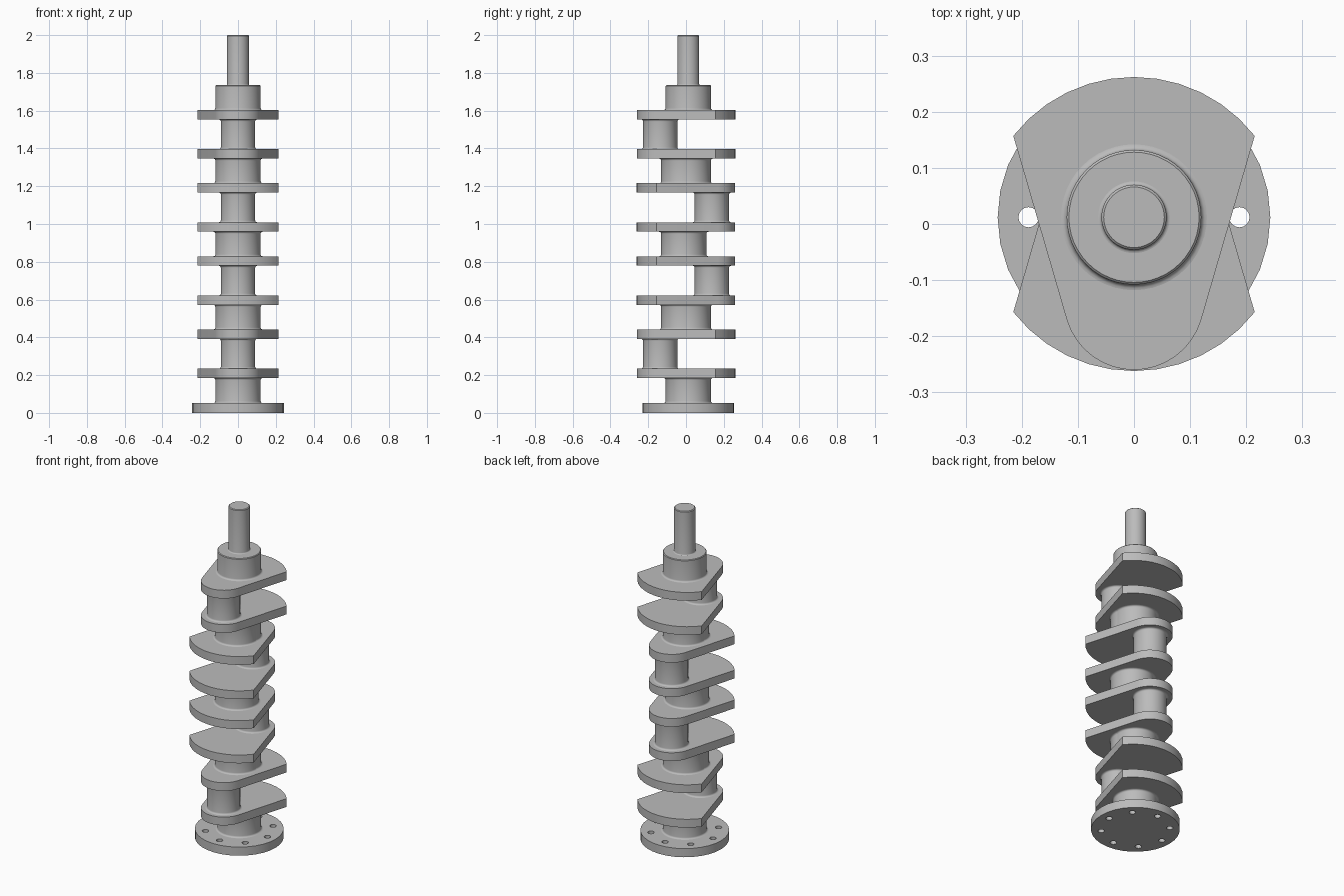
import bpy, bmesh, math

cube = bpy.data.objects.get("Cube")
if cube:
    bpy.data.objects.remove(cube, do_unlink=True)

steel = bpy.data.materials.new("steel grey")
steel.use_nodes = True
steel.diffuse_color = (0.5, 0.5, 0.5, 1)
steel.node_tree.nodes["Principled BSDF"].inputs["Base Color"].default_value = (0.5, 0.5, 0.5, 1)

AXIS = 0.012      # offset of the journals
PIN = 0.137       # offset of the crank pins
WEB = 0.05        # web thickness
PITCH = [0.184, 0.392, 0.572, 0.779, 0.959, 1.166, 1.346, 1.553]   # web undersides
SIDE = [1, 1, -1, -1, -1, -1, 1, 1]                              # counterweight direction


def finish(name, bm):
    bmesh.ops.recalc_face_normals(bm, faces=bm.faces)
    mesh = bpy.data.meshes.new(name)
    bm.to_mesh(mesh)
    bm.free()
    mesh.materials.append(steel)
    ob = bpy.data.objects.new(name, mesh)
    bpy.context.collection.objects.link(ob)
    bpy.ops.object.select_all(action='DESELECT')
    ob.select_set(True)
    bpy.context.view_layer.objects.active = ob
    bpy.ops.object.shade_smooth_by_angle(angle=math.radians(30))
    return ob


def circle(r, cx, cy, n):
    return [(cx + r * math.cos(math.tau * i / n), cy + r * math.sin(math.tau * i / n))
            for i in range(n)]


def arc(r, cy, a0, a1, n):
    return [(r * math.cos(a0 + (a1 - a0) * i / n), cy + r * math.sin(a0 + (a1 - a0) * i / n))
            for i in range(n + 1)]


def plate(name, loops, z, height):
    """Extrude an outline, with any further loops as holes."""
    bm = bmesh.new()
    for loop in loops:
        vs = [bm.verts.new((x, y, z)) for x, y in loop]
        for a, b in zip(vs, vs[1:] + vs[:1]):
            bm.edges.new((a, b))
    if len(loops) == 1:
        bm.faces.new(bm.verts[:])
    else:
        bmesh.ops.triangle_fill(bm, edges=bm.edges[:], use_beauty=True)
    top = bmesh.ops.extrude_face_region(bm, geom=bm.faces[:])["geom"]
    bmesh.ops.translate(bm, vec=(0, 0, height),
                        verts=[g for g in top if isinstance(g, bmesh.types.BMVert)])
    return finish(name, bm)


def shaft(name, r, y, z0, z1, fillet=0.01, top_fillet=True, n=48):
    """Turned cylinder with a concave fillet where it meets its neighbours."""
    steps = [i * math.pi / 8 for i in range(5)]
    low = [(r + fillet * (1 - math.sin(a)), z0 + fillet * (1 - math.cos(a))) for a in steps]
    if top_fillet:
        high = [(q, z0 + z1 - z) for q, z in reversed(low)]
    else:
        high = [(r, z1 - 0.004), (r - 0.004, z1)]
    bm = bmesh.new()
    rings = [[bm.verts.new((px, py, z)) for px, py in circle(q, 0, y, n)]
             for q, z in low + high]
    for a, b in zip(rings, rings[1:]):
        for i in range(n):
            j = (i + 1) % n
            bm.faces.new((a[i], a[j], b[j], b[i]))
    bm.faces.new(rings[0][::-1])
    bm.faces.new(rings[-1])
    return finish(name, bm)


# Bolt flange with eight holes
bolts = [circle(0.018, 0.188 * math.cos(k * math.pi / 4),
                AXIS + 0.188 * math.sin(k * math.pi / 4), 16) for k in range(8)]
plate("bolt_flange", [circle(0.243, 0, AXIS, 32)] + bolts, 0, 0.052)

# Webs: wide counterweight arc, straight flanks, rounded pin end
corner = math.atan2(0.168, 0.215)
tilt = math.atan(0.3)
outline = (arc(0.273, -0.011, corner, math.pi - corner, 12)
           + arc(0.125, -0.135, math.pi + tilt, math.tau - tilt, 16))
for i, (z, s) in enumerate(zip(PITCH, SIDE)):
    plate(f"crank_web_{i + 1}", [[(x, y * s) for x, y in outline]], z, WEB)

# Crank pins inside each pair of webs
for i in range(0, 8, 2):
    shaft(f"crank_pin_{i // 2 + 1}", 0.091, -PIN * SIDE[i], PITCH[i] + WEB, PITCH[i + 1])

# Main journals between the pairs, doubled where the throw changes side
shaft("main_journal_1", 0.12, AXIS, 0.052, PITCH[0])
for i in range(1, 7, 2):
    for s in sorted({SIDE[i], SIDE[i + 1]}):
        half = "front" if s < 0 else "back"
        shaft(f"main_journal_{i // 2 + 2}_{half}", 0.12, AXIS * s, PITCH[i] + WEB, PITCH[i + 1])

# Nose collar and end shaft
shaft("nose_collar", 0.12, AXIS, PITCH[7] + WEB, 1.735, top_fillet=False)
shaft("nose_shaft", 0.058, AXIS, 1.735, 2.0, fillet=0.006, top_fillet=False)
